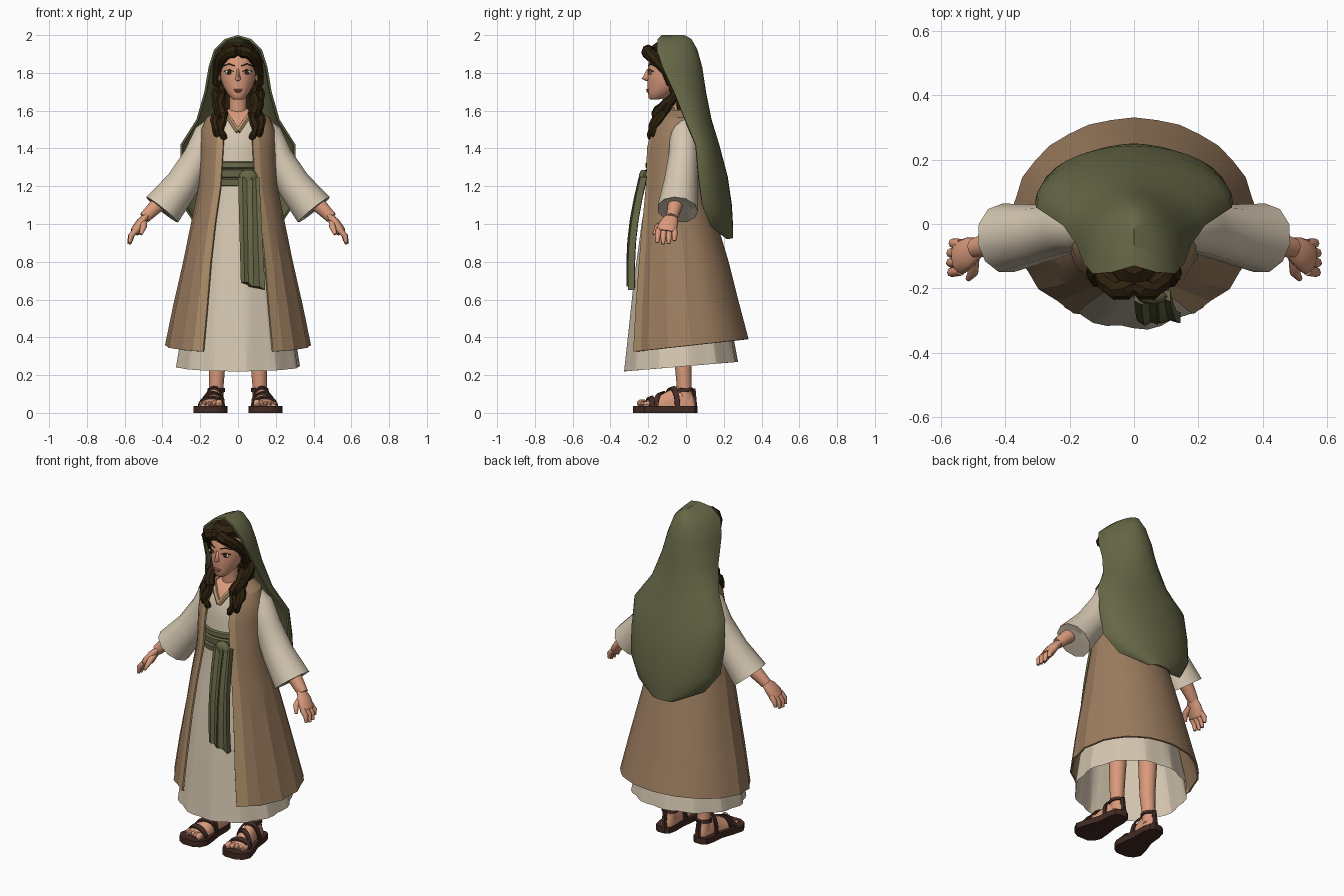
import bpy, bmesh, math
from mathutils import Vector

def color(name, r, g, b):
    m = bpy.data.materials.new(name)
    lin = [((c / 255 + 0.055) / 1.055) ** 2.4 for c in (r, g, b)]
    m.diffuse_color = (*lin, 1)
    return m

CREAM = color("cream linen", 214, 200, 178)
TAN = color("tan wool", 156, 125, 95)
TRIM = color("light tan trim", 180, 148, 110)
GREEN = color("olive cloth", 103, 104, 71)
SKIN = color("skin", 218, 154, 124)
HAIR = color("dark brown hair", 46, 33, 14)
LEATHER = color("sandal leather", 66, 42, 36)
WHITE = color("eye white", 225, 218, 205)
LIP = color("lip", 190, 115, 96)

def loft(name, rings, mats, closed=True, caps=True, angle=35, rule=None, thick=0):
    """Skin a list of equal-length point rings."""
    bm = bmesh.new()
    rows = [[bm.verts.new(p) for p in ring] for ring in rings]
    n = len(rows[0])
    for a, b in zip(rows, rows[1:]):
        for i in range(n if closed else n - 1):
            j = (i + 1) % n
            f = bm.faces.new((a[i], a[j], b[j], b[i]))
            if rule:
                f.material_index = rule(i)
    if closed and caps:
        bm.faces.new(rows[0])
        bm.faces.new(rows[-1])
    bmesh.ops.remove_doubles(bm, verts=bm.verts, dist=1e-5)
    bmesh.ops.recalc_face_normals(bm, faces=bm.faces)
    me = bpy.data.meshes.new(name)
    bm.to_mesh(me)
    bm.free()
    for m in mats if isinstance(mats, list) else [mats]:
        me.materials.append(m)
    for p in me.polygons:
        p.use_smooth = True
    me.set_sharp_from_angle(angle=math.radians(angle))
    ob = bpy.data.objects.new(name, me)
    bpy.context.collection.objects.link(ob)
    if thick:
        mod = ob.modifiers.new("thickness", 'SOLIDIFY')
        mod.thickness, mod.offset = thick, 0
        ob.modifiers.new("crisp edges", 'EDGE_SPLIT').split_angle = math.radians(angle)
    return ob

def oval(z, rx, yf, yb, n=24, pleat=0, lift=0):
    """Horizontal oval ring from its front and back y; t = 0 faces the front."""
    pts = []
    for i in range(n):
        t = 2 * math.pi * i / n
        k = 1 + pleat * (0, 1, 0.4, -1)[i % 4]
        cy, ry = (yf + yb) / 2, (yb - yf) / 2
        pts.append((rx * k * math.sin(t), cy - ry * k * math.cos(t), z + lift * (1 - math.cos(t)) / 2))
    return pts

def tube(name, path, radii, mat, n=8, flat=1.0, caps=True, side=(0, 1, 0), angle=35):
    """Tapered tube; flat scales it across the side axis."""
    path = [Vector(p) for p in path]
    rings = []
    for i, (p, r) in enumerate(zip(path, radii)):
        d = (path[min(i + 1, len(path) - 1)] - path[max(i - 1, 0)]).normalized()
        u = Vector(side)
        u = (u - d * u.dot(d)).normalized()
        v = d.cross(u)
        rings.append([p + u * r * math.cos(a) + v * r * flat * math.sin(a)
                      for a in (2 * math.pi * k / n for k in range(n))])
    return loft(name, rings, mat, caps=caps, angle=angle)

def ball(name, loc, scale, mat, seg=12):
    rings = []
    for k in range(1, 8):
        a = math.pi * k / 8
        rings.append([(loc[0] + scale[0] * math.sin(a) * math.cos(b), loc[1] + scale[1] * math.sin(a) * math.sin(b),
                       loc[2] - scale[2] * math.cos(a)) for b in (2 * math.pi * i / seg for i in range(seg))])
    return loft(name, rings, mat, angle=60)

# Long pleated dress
loft("dress", [oval(z, rx, yf, yb, 48, p, l) for z, rx, yf, yb, p, l in [
    (0.22, 0.324, -0.324, 0.272, 0.022, 0.05), (0.45, 0.29, -0.30, 0.235, 0.018, 0.02),
    (0.7, 0.25, -0.275, 0.18, 0.014, 0), (1.0, 0.2, -0.235, 0.12, 0.009, 0),
    (1.24, 0.155, -0.195, 0.07, 0, 0), (1.4, 0.165, -0.195, 0.07, 0, 0), (1.49, 0.17, -0.175, 0.065, 0, 0),
    (1.54, 0.15, -0.15, 0.055, 0, 0), (1.58, 0.1, -0.125, 0.045, 0, 0), (1.6, 0.055, -0.1, 0.0, 0, 0)]],
    CREAM, caps=False, angle=18)

# Open-fronted sleeveless robe, lighter along the opening
robe_rows = [(0.32, 0.377, -0.31, 0.325, 0.18, 0.07, 0.014), (0.55, 0.335, -0.295, 0.275, 0.16, 0.03, 0.013),
             (0.8, 0.283, -0.275, 0.22, 0.14, 0, 0.011), (1.0, 0.243, -0.252, 0.16, 0.118, 0, 0.009),
             (1.2, 0.203, -0.225, 0.11, 0.09, 0, 0.005), (1.4, 0.195, -0.215, 0.095, 0.078, 0, 0),
             (1.5, 0.19, -0.19, 0.09, 0.075, 0, 0), (1.56, 0.165, -0.155, 0.075, 0.072, 0, 0),
             (1.6, 0.1, -0.115, 0.05, 0.07, 0, 0)]
rings, COLS = [], 28
for z, rx, yf, yb, gap, lift, pleat in robe_rows:
    a0, ring = math.asin(gap / rx), []
    for i in range(COLS + 1):
        t = a0 + (2 * math.pi - 2 * a0) * i / COLS
        k = 1 + pleat * (-1) ** i * (1 if math.cos(t) > -0.3 else 0.3)
        ring.append((rx * k * math.sin(t), (yf + yb) / 2 - (yb - yf) / 2 * k * math.cos(t),
                     z + lift * (1 - math.cos(t)) / 2))
    rings.append(ring)
loft("robe", rings, [TAN, TRIM], closed=False, thick=0.01, angle=22,
     rule=lambda i: 1 if i in (0, COLS - 1) else 0)

# Head veil: a half shell open at the front, falling to a blunt point
veil_rows = [(1.994, 0, -0.13, -0.01), (1.975, 0.065, -0.15, 0.025), (1.92, 0.122, -0.155, 0.055),
             (1.83, 0.15, -0.125, 0.08), (1.7, 0.172, -0.065, 0.1), (1.55, 0.215, -0.005, 0.13),
             (1.42, 0.298, 0.05, 0.17), (1.25, 0.302, 0.065, 0.215), (1.1, 0.29, 0.085, 0.237),
             (0.99, 0.215, 0.13, 0.243), (0.925, 0.07, 0.215, 0.244)]
loft("veil", [[(w * math.sin(a), yf + (yb - yf) * math.cos(a), z)
               for a in (math.pi * (i / 16 - 0.5) for i in range(17))] for z, w, yf, yb in veil_rows],
     GREEN, closed=False, thick=0.012)

# Folded waist sash, knot and two hanging tails
loft("sash", [oval(z, 0.155 + b, -0.205 - b, 0.075, 32) for z, b in [
    (1.2, 0), (1.205, 0.012), (1.235, 0.014), (1.243, 0.003), (1.25, 0.012), (1.285, 0.014),
    (1.292, 0.002), (1.3, 0.01), (1.325, 0.008), (1.33, -0.005)]], GREEN, caps=False)
ball("sash_knot", (0.055, -0.225, 1.245), (0.05, 0.025, 0.045), GREEN, 8)
for xt, wt, xb, wb, zb, off in [(0.035, 0.035, 0.045, 0.03, 0.69, 0), (0.085, 0.028, 0.098, 0.046, 0.67, 0.012)]:
    rows = []
    for k in range(6):
        f = k / 5
        x, w, z = xt + (xb - xt) * f, wt + (wb - wt) * f, 1.25 + (zb - 1.25) * f
        y = -0.238 - 0.066 * f - 0.022 * math.sin(math.pi * f) + off * 0.5
        rows.append([(x - w, y, z), (x - w / 3, y - 0.012, z), (x + w / 3, y - 0.001, z), (x + w, y - 0.01, z - 0.02 * f),
                     (x + w, y + 0.025, z - 0.02 * f), (x - w, y + 0.028, z)])
    loft("sash_tail", rows, GREEN, angle=20)

# Neck, neckline and head
tube("neck", [(0, -0.06, 1.54), (0, -0.075, 1.62), (0, -0.085, 1.72)], [0.06, 0.045, 0.045], SKIN, 14)
loft("neckline_skin", [[(0, -0.183, 1.495), (0.001, -0.183, 1.495)], [(-0.035, -0.163, 1.545), (0.035, -0.163, 1.545)],
                       [(-0.07, -0.128, 1.59), (0.07, -0.128, 1.59)], [(-0.05, -0.09, 1.61), (0.05, -0.09, 1.61)]],
     SKIN, closed=False)
loft("head", [oval(*r, 20) for r in [
    (1.658, 0.022, -0.188, -0.15), (1.668, 0.038, -0.198, -0.11), (1.695, 0.06, -0.201, -0.06), (1.73, 0.079, -0.204, -0.01),
    (1.77, 0.093, -0.205, 0.03), (1.82, 0.099, -0.201, 0.045), (1.88, 0.094, -0.195, 0.045), (1.92, 0.07, -0.165, 0.02)]],
     SKIN, angle=60)
loft("nose", [[(-0.007, -0.198, 1.82), (0, -0.207, 1.82), (0.007, -0.198, 1.82)],
              [(-0.012, -0.198, 1.785), (0, -0.224, 1.785), (0.012, -0.198, 1.785)],
              [(-0.018, -0.198, 1.766), (0, -0.235, 1.768), (0.018, -0.198, 1.766)],
              [(-0.01, -0.198, 1.757), (0, -0.212, 1.757), (0.01, -0.198, 1.757)]], SKIN, angle=80)
ball("upper_lip", (0, -0.202, 1.711), (0.024, 0.009, 0.005), LIP)
ball("lower_lip", (0, -0.2, 1.702), (0.018, 0.01, 0.006), LIP)

# Hair under the veil
loft("hair_back", [oval(*r, 20) for r in [
    (1.58, 0.095, -0.05, 0.06), (1.7, 0.11, -0.06, 0.07), (1.82, 0.116, -0.08, 0.06),
    (1.89, 0.108, -0.15, 0.045), (1.935, 0.085, -0.19, 0.03), (1.962, 0.05, -0.155, 0.0)]], HAIR)

for s in (-1, 1):
    # Eyes and brows
    ball("eye", (s * 0.047, -0.188, 1.803), (0.023, 0.007, 0.012), WHITE)
    ball("iris", (s * 0.047, -0.193, 1.803), (0.011, 0.005, 0.011), HAIR)
    tube("upper_lash", [(s * 0.022, -0.198, 1.806), (s * 0.046, -0.194, 1.816), (s * 0.072, -0.174, 1.807)],
         [0.002, 0.004, 0.003], HAIR, 5)
    tube("brow", [(s * 0.018, -0.2, 1.837), (s * 0.05, -0.19, 1.848), (s * 0.078, -0.167, 1.836)],
         [0.003, 0.004, 0.002], HAIR, 5)
    ball("ear", (s * 0.1, -0.1, 1.785), (0.012, 0.02, 0.03), SKIN, 8)
    # Curls framing the forehead
    tube("front_curl", [(0, -0.185, 1.92), (s * 0.025, -0.2, 1.915), (s * 0.055, -0.205, 1.908), (s * 0.082, -0.18, 1.888),
                        (s * 0.1, -0.145, 1.855), (s * 0.109, -0.105, 1.81), (s * 0.11, -0.075, 1.74)],
         [0.024, 0.036, 0.032, 0.034, 0.03, 0.026, 0.026], HAIR)
    # Wavy locks over the shoulders
    for k, (dx, zend) in enumerate([(-0.018, 1.45), (0.018, 1.43), (0.0, 1.5)]):
        path, rad = [], []
        for i in range(17):
            f = i / 16
            a, g = f * 17 + k * 2.1, max(0, min(1, (f - 0.2) / 0.6))
            path.append((s * (0.1 + (dx + 0.011 * math.sin(a)) * (0.4 + 0.6 * f)),
                         -0.058 - 0.122 * g * g * (3 - 2 * g) + 0.01 * math.cos(a) + 0.015 * k, 1.8 + (zend - 1.8) * f))
            rad.append(0.024 + 0.006 * f + 0.005 * math.sin(a * 2) - 0.016 * f ** 4)
        tube("hair_lock", path, rad, HAIR, 7)
    # Neckline trim
    tube("neck_trim", [(0, -0.184, 1.49), (s * 0.037, -0.165, 1.545), (s * 0.074, -0.125, 1.592), (s * 0.07, -0.06, 1.605)],
         [0.015] * 4, TRIM, 6)
    # Wide sleeve, folded inward at the cuff
    tube("sleeve", [(s * x, y, z) for x, y, z in [
        (0.115, -0.015, 1.53), (0.16, -0.012, 1.475), (0.21, -0.015, 1.355), (0.295, -0.03, 1.21), (0.402, -0.045, 1.075),
        (0.397, -0.045, 1.082), (0.33, -0.04, 1.18)]], [0.05, 0.074, 0.08, 0.091, 0.109, 0.1, 0.05], CREAM, 11)
    # Forearm, palm, fingers and thumb
    tube("forearm", [(s * 0.34, -0.045, 1.17), (s * 0.44, -0.06, 1.088), (s * 0.495, -0.075, 1.033)],
         [0.044, 0.039, 0.031], SKIN, 14)
    tube("palm", [(s * 0.482, -0.072, 1.045), (s * 0.512, -0.088, 1.01), (s * 0.537, -0.103, 0.97), (s * 0.547, -0.106, 0.955)],
         [0.031, 0.048, 0.054, 0.048], SKIN, 12, flat=0.52, angle=65)
    for k in range(4):
        y = -0.144 + 0.027 * k
        ln = (0.9, 1.0, 0.97, 0.75)[k]
        tube("finger", [(s * 0.539, y, 0.968), (s * (0.54 + 0.03 * ln), y - 0.006 + 0.003 * k, 0.968 - 0.035 * ln),
                        (s * (0.54 + 0.035 * ln), y - 0.008 + 0.003 * k, 0.968 - 0.075 * ln)],
             [0.017, 0.015, 0.009], SKIN, 8, angle=65)
    tube("thumb", [(s * 0.5, -0.105, 1.01), (s * 0.5, -0.15, 0.985), (s * 0.515, -0.17, 0.945)],
         [0.02, 0.017, 0.009], SKIN, 8, angle=65)
    # Leg and foot
    tube("leg", [(s * 0.108, -0.01, 0.5), (s * 0.11, -0.015, 0.25), (s * 0.115, -0.01, 0.14), (s * 0.115, 0.0, 0.06)],
         [0.055, 0.044, 0.039, 0.04], SKIN, 14)

    def slice_(y, cx, hw, h, grow=0.0, lean=0.0):
        """Cross-section of the foot above the sole."""
        return [(s * (cx + (hw + grow) * math.cos(a)), y + lean * math.cos(a),
                 max(0.03, 0.035 + (h - 0.035 + grow) * math.sin(a))) for a in (math.pi * k / 10 for k in range(11))]
    loft("foot", [slice_(*r) for r in [(0.045, 0.115, 0.025, 0.08), (0.025, 0.115, 0.036, 0.12), (-0.03, 0.118, 0.04, 0.15),
         (-0.09, 0.128, 0.046, 0.118), (-0.15, 0.137, 0.056, 0.09), (-0.205, 0.144, 0.06, 0.068), (-0.225, 0.146, 0.056, 0.055)]],
         SKIN, angle=60)
    for k in range(5):
        big = 1.35 if k == 0 else 1 - 0.07 * k
        ball("toe", (s * (0.1 + 0.024 * k), -0.232 + 0.008 * k, 0.05), (0.014 * big, 0.028, 0.017 * big), SKIN, 8)
    # Sandal sole and straps
    outline = [(0.06, 0.125, 0.022), (0.045, 0.127, 0.045), (0.0, 0.128, 0.056), (-0.08, 0.132, 0.06), (-0.15, 0.14, 0.078),
               (-0.22, 0.146, 0.09), (-0.26, 0.145, 0.07), (-0.28, 0.142, 0.035)]
    loft("sandal_sole", [[(s * (cx - hw), y, 0), (s * (cx + hw), y, 0), (s * (cx + hw), y, 0.036), (s * (cx - hw), y, 0.036)]
                         for y, cx, hw in outline], LEATHER)
    for y, cx, hw, h, lean in [(-0.19, 0.142, 0.06, 0.075, 0.012), (-0.13, 0.134, 0.054, 0.099, -0.03),
                               (-0.075, 0.126, 0.046, 0.126, 0.03)]:
        loft("sandal_strap", [slice_(y + d, cx, hw, h - d * 0.3 * (d < 0) + d * 0.5, g, lean)
                              for d, g in [(-0.014, 0.002), (-0.013, 0.011), (0.013, 0.011), (0.014, 0.002)]],
             LEATHER, closed=False)
    tube("ankle_strap", [(s * 0.115, -0.008, 0.11), (s * 0.115, -0.008, 0.111), (s * 0.115, -0.01, 0.131),
                         (s * 0.115, -0.01, 0.132)], [0.036, 0.047, 0.045, 0.035], LEATHER, 12)
    tube("heel_strap", [(s * 0.115, 0.042, 0.03), (s * 0.115, 0.04, 0.13)], [0.02, 0.012], LEATHER, 6, side=(1, 0, 0))
